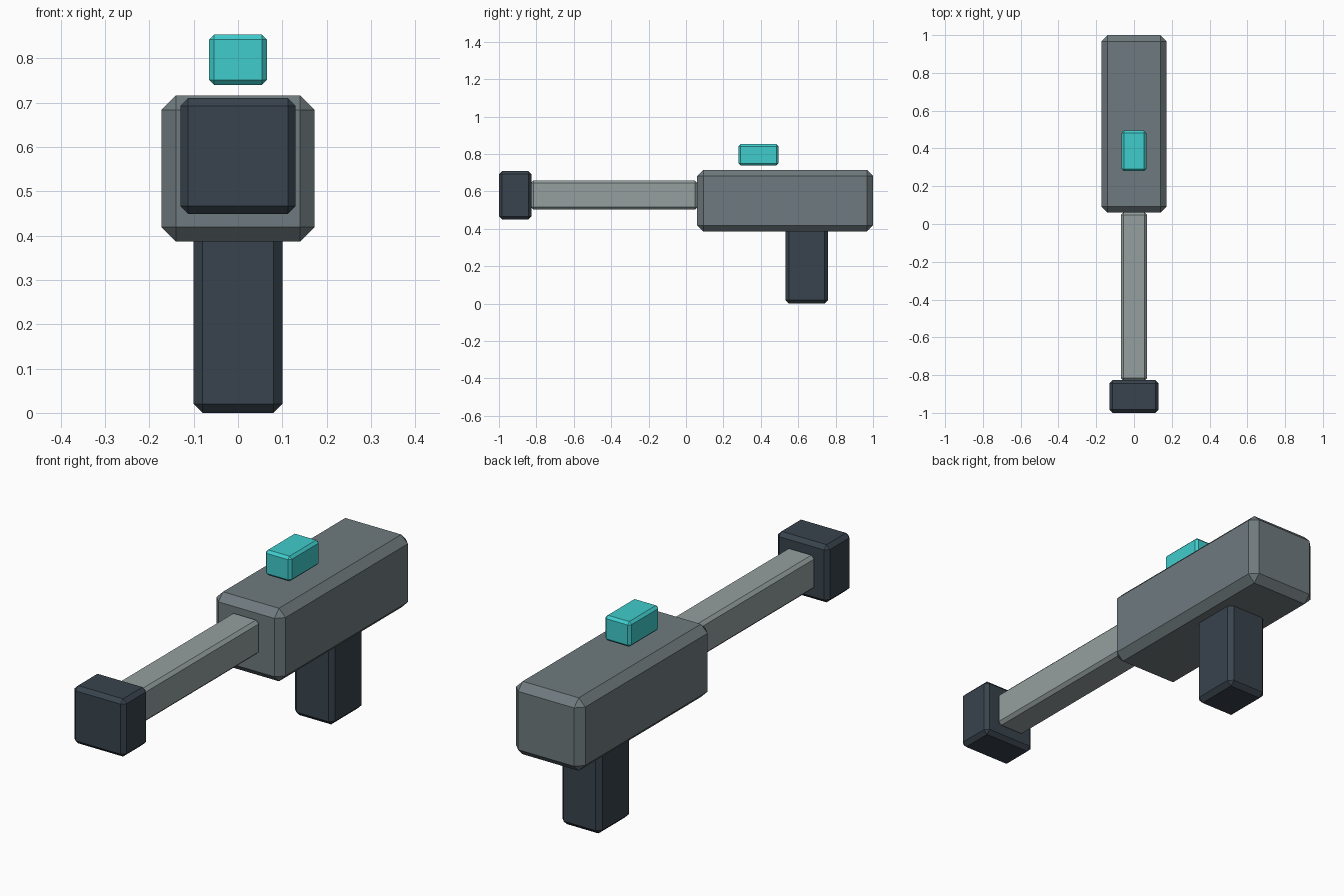
import bpy, bmesh
from mathutils import Vector

if "Cube" in bpy.data.objects:
    bpy.data.objects.remove(bpy.data.objects["Cube"])


def material(name, hex_rgb):
    def lin(c):
        c /= 255
        return c / 12.92 if c <= 0.04045 else ((c + 0.055) / 1.055) ** 2.4
    m = bpy.data.materials.new(name)
    m.diffuse_color = (*[lin(c) for c in hex_rgb], 1)
    m.use_nodes = True
    m.node_tree.nodes["Principled BSDF"].inputs["Base Color"].default_value = m.diffuse_color
    return m


dark = material("dark slate", (56, 67, 77))
grey = material("mid grey", (111, 122, 126))
light = material("light grey", (149, 159, 159))
teal = material("teal", (64, 204, 204))


def chamfered_box(name, lo, hi, mat):
    """Box between two corners, every edge chamfered by a tenth of its thinnest side."""
    lo, hi = Vector(lo), Vector(hi)
    size, mid = hi - lo, (lo + hi) / 2
    bm = bmesh.new()
    bmesh.ops.create_cube(bm, size=1)
    for v in bm.verts:
        v.co = Vector(a * b for a, b in zip(v.co, size))
    bmesh.ops.bevel(bm, geom=bm.edges[:], offset=0.1 * min(size), segments=1,
                    affect='EDGES', profile=0.5)
    bmesh.ops.recalc_face_normals(bm, faces=bm.faces[:])
    me = bpy.data.meshes.new(name)
    bm.to_mesh(me)
    bm.free()
    me.materials.append(mat)
    ob = bpy.data.objects.new(name, me)
    ob.location = mid
    bpy.context.collection.objects.link(ob)
    return ob


# main housing, with the grip under it
chamfered_box("body", (-0.173, 0.06, 0.386), (0.173, 1.0, 0.716), grey)
chamfered_box("grip", (-0.10, 0.531, 0.0), (0.10, 0.76, 0.42), dark)
# long barrel with a block at the front end
chamfered_box("barrel", (-0.07, -0.83, 0.503), (0.07, 0.062, 0.658), light)
chamfered_box("muzzle", (-0.13, -1.0, 0.449), (0.13, -0.826, 0.71), dark)
# floating sight
chamfered_box("sight", (-0.065, 0.28, 0.739), (0.065, 0.494, 0.853), teal)
